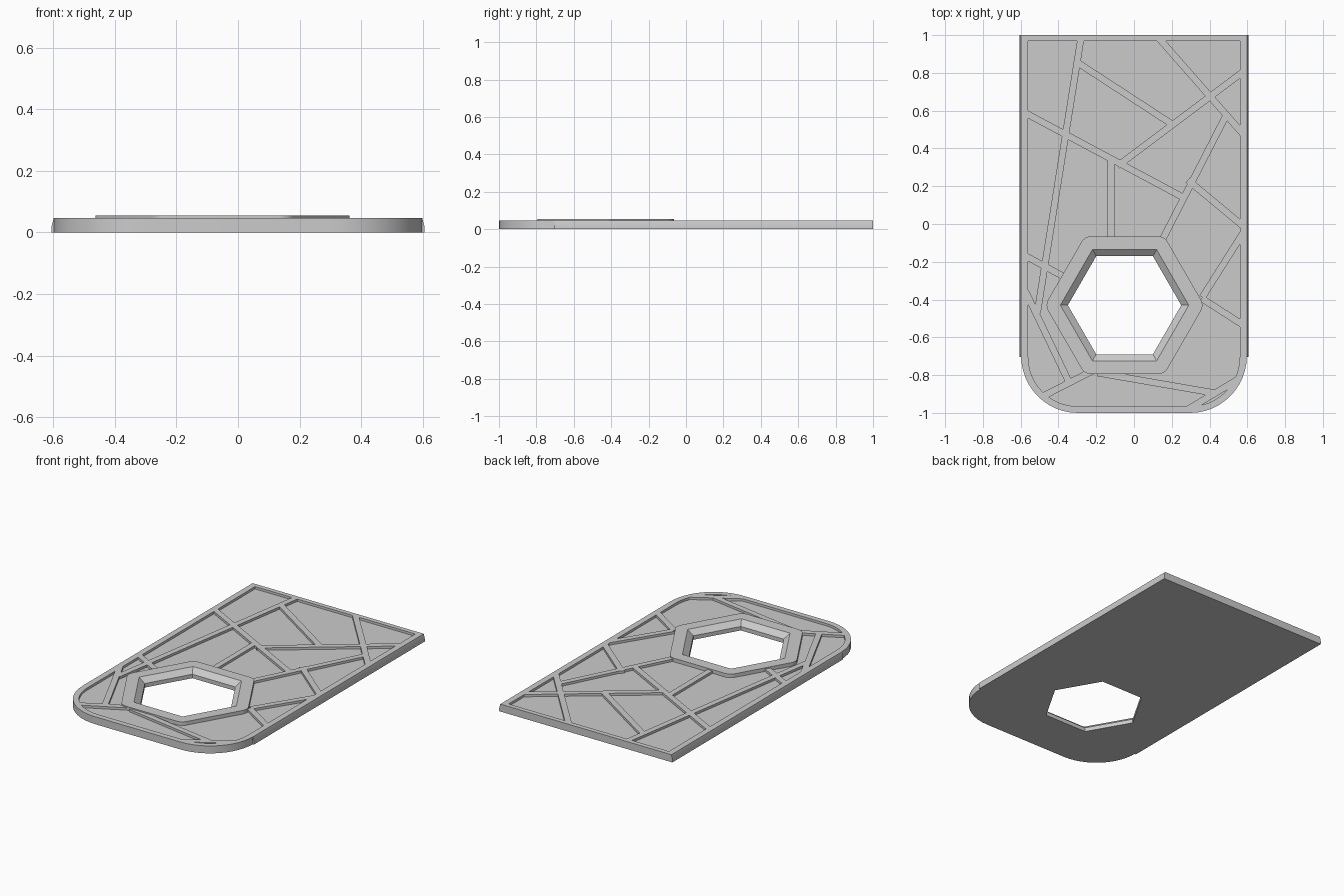
import bpy
import bmesh
import math
from mathutils import Vector

default = bpy.data.objects.get("Cube")
if default:
    bpy.data.objects.remove(default, do_unlink=True)

TOP, FLOOR, RING_TOP = 0.047, 0.032, 0.055
RIB_WIDTH = 0.036
HEX_CENTRE = Vector((-0.05, -0.43))

grey = bpy.data.materials.new("light_grey")
grey.use_nodes = True
grey.diffuse_color = (0.6, 0.6, 0.6, 1)
grey.node_tree.nodes["Principled BSDF"].inputs["Base Color"].default_value = (0.6, 0.6, 0.6, 1)


def rounded(points, radii, steps=12):
    """Outline with each corner replaced by an arc of its radius."""
    result = []
    for i, (p, r) in enumerate(zip(points, radii)):
        p = Vector(p)
        if r == 0:
            result.append(p)
            continue
        to_prev = (Vector(points[i - 1]) - p).normalized()
        to_next = (Vector(points[(i + 1) % len(points)]) - p).normalized()
        half = to_prev.angle(to_next) / 2
        centre = p + (to_prev + to_next).normalized() * r / math.sin(half)
        start = p + to_prev * r / math.tan(half) - centre
        sweep = math.pi - 2 * half
        for k in range(steps + 1):
            c, s = math.cos(sweep * k / steps), math.sin(sweep * k / steps)
            result.append(centre + Vector((start.x * c - start.y * s, start.x * s + start.y * c)))
    return result


def rectangle(x0, x1, y0, y1):
    return [(x0, y0), (x1, y0), (x1, y1), (x0, y1)]


def hexagon(radius):
    return [HEX_CENTRE + radius * Vector((math.cos(math.radians(a)), math.sin(math.radians(a))))
            for a in range(0, 360, 60)]


def loft(name, levels):
    """Closed solid through matching outlines at rising heights."""
    bm = bmesh.new()
    loops = [[bm.verts.new((p[0], p[1], z)) for p in outline] for outline, z in levels]
    bm.faces.new(loops[0][::-1])
    bm.faces.new(loops[-1])
    for low, high in zip(loops, loops[1:]):
        for i in range(len(low)):
            j = (i + 1) % len(low)
            bm.faces.new((low[i], low[j], high[j], high[i]))
    bmesh.ops.recalc_face_normals(bm, faces=bm.faces)
    mesh = bpy.data.meshes.new(name)
    bm.to_mesh(mesh)
    bm.free()
    mesh.materials.append(grey)
    obj = bpy.data.objects.new(name, mesh)
    bpy.context.collection.objects.link(obj)
    return obj


def combine(target, tool, operation):
    """Apply a boolean and discard the tool."""
    mod = target.modifiers.new("boolean", 'BOOLEAN')
    mod.operation = operation
    mod.solver = 'EXACT'
    mod.object = tool
    bpy.context.view_layer.objects.active = target
    bpy.ops.object.modifier_apply(modifier=mod.name)
    bpy.data.objects.remove(tool, do_unlink=True)


# Base plate, rounded at the front corners
outline = rounded(rectangle(-0.597, 0.597, -1, 1), (0.3, 0.3, 0, 0))
plate = loft("patterned_plate", [(outline, 0), (outline, TOP)])

# Tapered rails along both long sides
for side in (-1, 1):
    foot = rectangle(side * 0.58, side * 0.605, -0.705, 1)
    crest = rectangle(side * 0.58, side * 0.598, -0.705, 1)
    combine(plate, loft("side_rail", [(foot, 0), (foot, 0.02), (crest, TOP)]), 'UNION')

# Recess inside the rim, with ribs and the hexagon left standing
inner = rounded(rectangle(-0.56, 0.56, -0.965, 0.97), (0.26, 0.26, 0, 0))
recess = loft("recess", [(inner, FLOOR), (inner, 0.1)])

ribs = [
    ((-0.28, 0.99), (-0.51, -0.46)),
    ((0.135, 0.98), (0.57, 0.485)),
    ((0.57, 0.80), (-0.077, 0.315)),
    ((-0.283, 0.844), (0.188, 0.537)),
    ((-0.57, 0.585), (0.262, 0.14)),
    ((0.479, 0.558), (0.151, -0.082)),
    ((-0.122, 0.33), (-0.122, -0.08)),
    ((0.294, 0.225), (0.574, -0.008)),
    ((0.569, -0.061), (0.368, -0.378)),
    ((0.368, -0.40), (0.574, -0.532)),
    ((-0.569, -0.172), (-0.384, -0.272)),
    ((-0.569, -0.368), (-0.341, -0.844)),
    ((-0.463, -0.902), (-0.225, -0.78)),
    ((-0.18, -0.79), (0.41, -0.892)),
    ((0.267, -0.992), (0.569, -0.812)),
]
for start, end in ribs:
    a, b = Vector(start), Vector(end)
    along = (b - a).normalized()
    across = Vector((-along.y, along.x)) * RIB_WIDTH / 2
    a, b = a - along * 0.012, b + along * 0.012
    quad = [a - across, b - across, b + across, a + across]
    combine(recess, loft("rib", [(quad, 0), (quad, 0.2)]), 'DIFFERENCE')

ring = rounded(hexagon(0.4215), [0.06] * 6, 6)
combine(recess, loft("ring_gap", [(ring, 0), (ring, 0.2)]), 'DIFFERENCE')
combine(plate, recess, 'DIFFERENCE')

# Raised hexagonal collar
combine(plate, loft("collar", [(ring, 0.01), (ring, RING_TOP)]), 'UNION')

# Hexagonal opening with a wide chamfer
narrow, wide = hexagon(0.3), hexagon(0.34)
combine(plate, loft("opening", [(narrow, -0.1), (narrow, 0.025), (wide, RING_TOP), (wide, 0.1)]),
        'DIFFERENCE')

# Smooth arcs, crisp edges
bpy.ops.object.select_all(action='DESELECT')
plate.select_set(True)
bpy.context.view_layer.objects.active = plate
bpy.ops.object.shade_smooth_by_angle(angle=math.radians(25))
